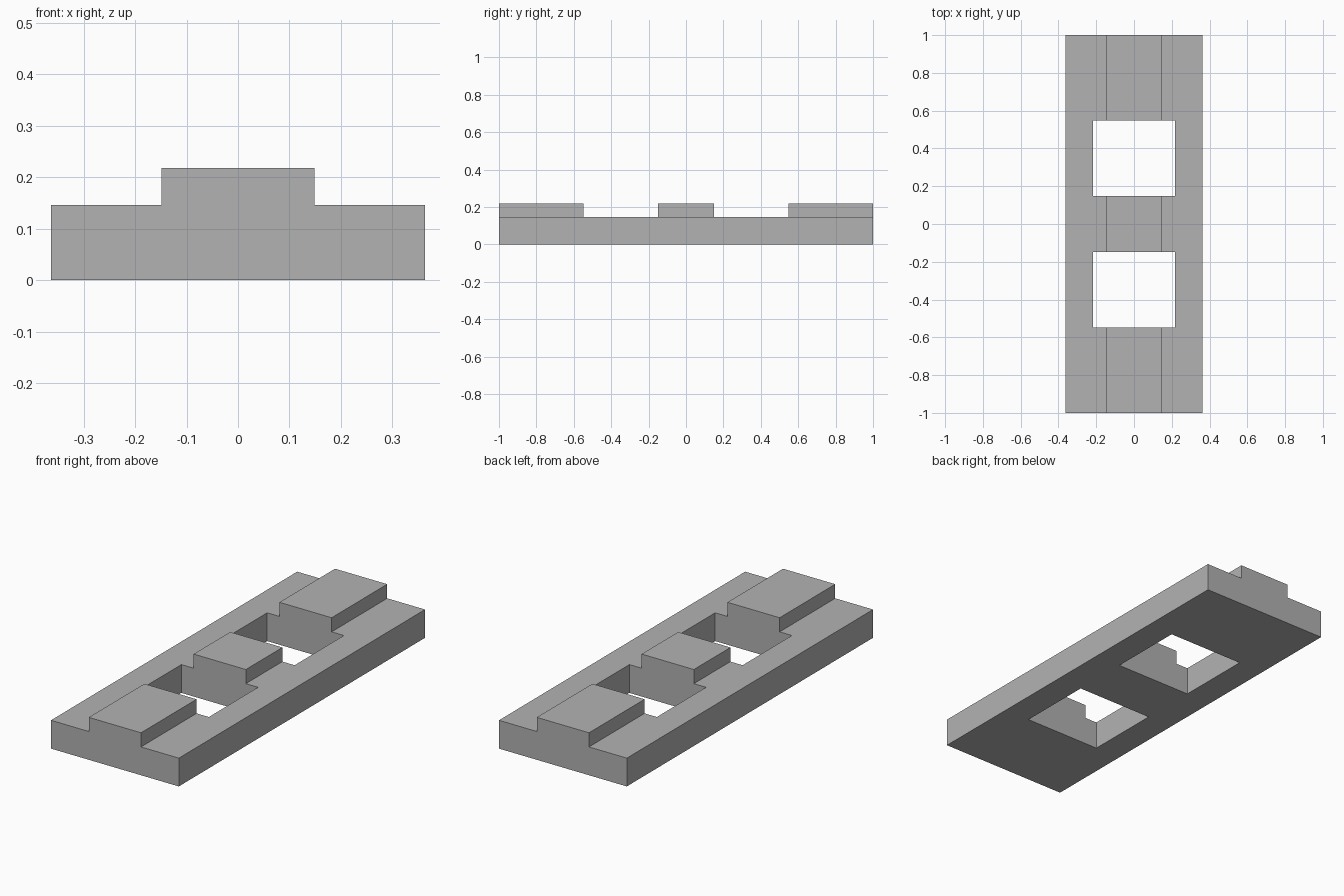
import bpy
import bmesh
from mathutils import Matrix

default = bpy.data.objects.get("Cube")
if default:
    bpy.data.objects.remove(default, do_unlink=True)

# Main dimensions
HALF_WIDTH, HALF_LENGTH = 0.3636, 1.0
BASE_TOP, RIDGE_TOP, RIDGE_HALF = 0.1455, 0.2182, 0.1485
HOLE_WIDTH, HOLE_LENGTH, HOLE_Y = 0.4364, 0.4, 0.3485

grey = bpy.data.materials.new("plain grey")
grey.use_nodes = True
colour = (0.448, 0.448, 0.448, 1)
grey.diffuse_color = colour
grey.node_tree.nodes["Principled BSDF"].inputs["Base Color"].default_value = colour


def add_object(name, bm):
    bmesh.ops.recalc_face_normals(bm, faces=bm.faces)
    mesh = bpy.data.meshes.new(name)
    bm.to_mesh(mesh)
    bm.free()
    mesh.materials.append(grey)
    obj = bpy.data.objects.new(name, mesh)
    bpy.context.collection.objects.link(obj)
    return obj


# Stepped bar: a raised-centre profile extruded along y
half = [(HALF_WIDTH, 0), (HALF_WIDTH, BASE_TOP),
        (RIDGE_HALF, BASE_TOP), (RIDGE_HALF, RIDGE_TOP)]
profile = half + [(-x, z) for x, z in reversed(half)]
bm = bmesh.new()
end = bm.faces.new([bm.verts.new((x, -HALF_LENGTH, z)) for x, z in profile])
side = bmesh.ops.extrude_face_region(bm, geom=[end], use_keep_orig=True)
moved = [v for v in side["geom"] if isinstance(v, bmesh.types.BMVert)]
bmesh.ops.translate(bm, verts=moved, vec=(0, 2 * HALF_LENGTH, 0))
frame = add_object("stepped_frame", bm)

# Two rectangular openings cut right through
for name, y in (("front_opening_cutter", -HOLE_Y), ("back_opening_cutter", HOLE_Y)):
    bm = bmesh.new()
    bmesh.ops.create_cube(bm, size=1, matrix=Matrix.Translation((0, y, 0.1))
                          @ Matrix.Diagonal((HOLE_WIDTH, HOLE_LENGTH, 1, 1)))
    cutter = add_object(name, bm)
    cutter.hide_render = True
    cutter.hide_viewport = True
    cut = frame.modifiers.new(name, "BOOLEAN")
    cut.operation = "DIFFERENCE"
    cut.solver = "EXACT"
    cut.object = cutter
